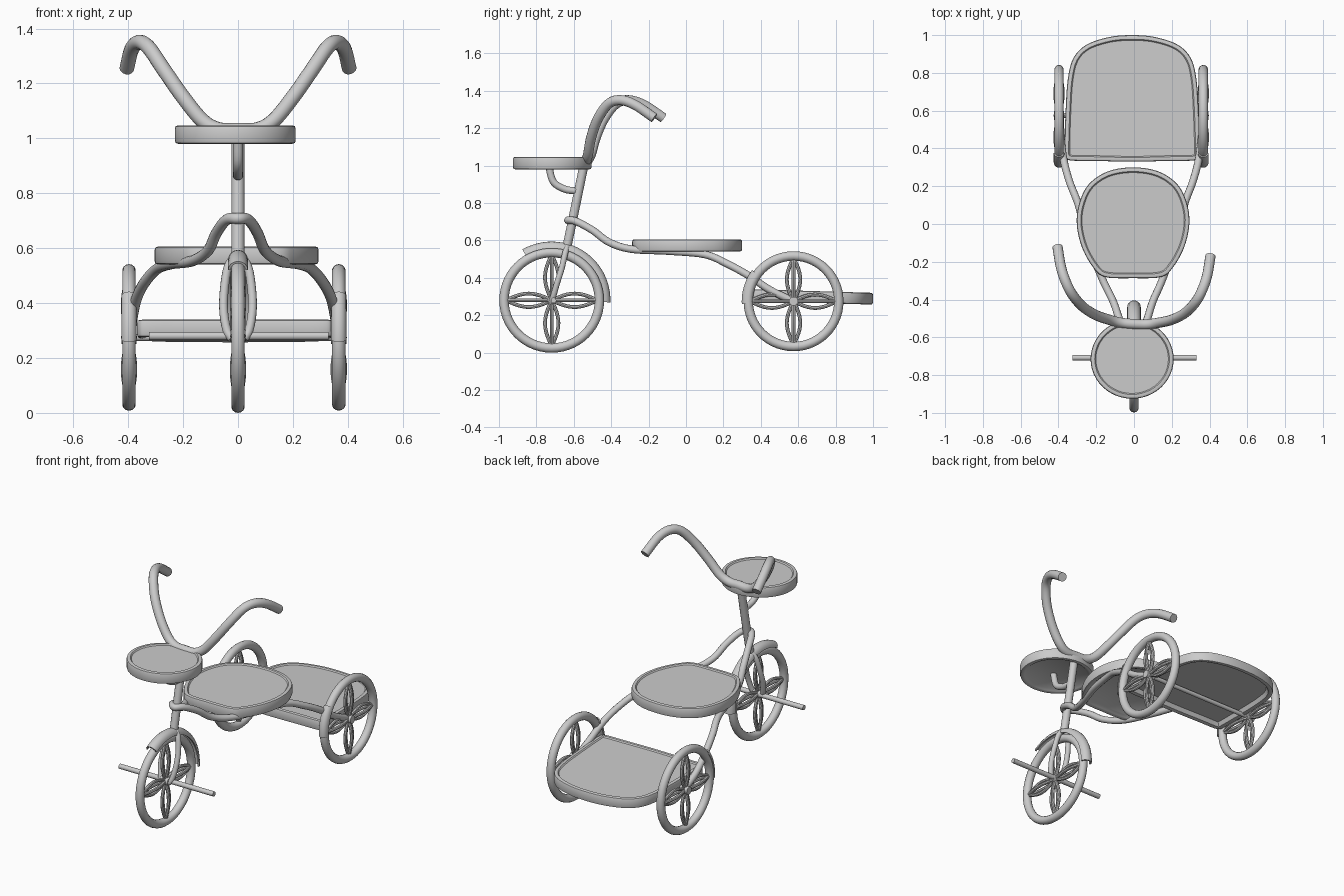
import bpy, bmesh
from math import sin, cos, pi, radians
from mathutils import Vector

if "Cube" in bpy.data.objects:
    bpy.data.objects.remove(bpy.data.objects["Cube"])


def spline(pts, closed=False, n=6):
    """Catmull-Rom samples through the control points."""
    p = [Vector(q) for q in pts]
    p = [p[-1]] + p + p[:2] if closed else [2 * p[0] - p[1]] + p + [2 * p[-1] - p[-2]]
    out = []
    for i in range(1, len(p) - 2):
        a, b, c, d = p[i - 1:i + 3]
        for k in range(n):
            t = k / n
            out.append(0.5 * (2 * b + (c - a) * t + (2 * a - 5 * b + 4 * c - d) * t * t
                              + (3 * b - a - 3 * c + d) * t ** 3))
    return out if closed else out + [p[-2]]


def mesh_object(name, bm):
    bmesh.ops.recalc_face_normals(bm, faces=bm.faces)
    me = bpy.data.meshes.new(name)
    bm.to_mesh(me)
    bm.free()
    ob = bpy.data.objects.new(name, me)
    bpy.context.collection.objects.link(ob)
    return finish(ob)


def finish(ob):
    bpy.ops.object.select_all(action='DESELECT')
    ob.select_set(True)
    bpy.context.view_layer.objects.active = ob
    if ob.type == 'CURVE':
        bpy.ops.object.convert(target='MESH')
        ob = bpy.context.object
    bpy.ops.object.shade_smooth_by_angle(angle=radians(40))
    return ob


def tubes(name, paths, radius, res=4):
    """One object made of round tubes swept along the given paths."""
    cu = bpy.data.curves.new(name, 'CURVE')
    cu.dimensions = '3D'
    cu.bevel_depth, cu.bevel_resolution, cu.use_fill_caps = radius, res, True
    for path in paths:
        s = cu.splines.new('POLY')
        s.points.add(len(path) - 1)
        for pt, co in zip(s.points, path):
            pt.co = (*co, 1)
    ob = bpy.data.objects.new(name, cu)
    bpy.context.collection.objects.link(ob)
    return finish(ob)


def plate(name, outline, z0, z1, slope=0.0, under=0.015):
    """Flat board with a rounded rim and recessed faces."""
    h = z1 - z0
    e = 0.012
    prof = [(0.04, z0 + under), (0.028, z0 + 0.005), (e, z0), (0.003, z0 + 0.003), (0, z0 + e),
            (0, z1 - e), (0.003, z1 - 0.003), (e, z1), (0.022, z1 - 0.001), (0.028, z1 - 0.008)]
    bm = bmesh.new()
    n = len(outline)
    rings = []
    for inset, z in prof:
        ring = []
        for i, p in enumerate(outline):
            t = (outline[(i + 1) % n] - outline[i - 1]).normalized()
            q = p + Vector((-t.y, t.x, 0)) * inset
            ring.append(bm.verts.new((q.x, q.y, z - slope * (q.y - outline[0].y))))
        rings.append(ring)
    for a, b in zip(rings, rings[1:]):
        for i in range(n):
            bm.faces.new((a[i], a[(i + 1) % n], b[(i + 1) % n], b[i]))
    bm.faces.new(rings[0])
    bm.faces.new(rings[-1])
    return mesh_object(name, bm)


def half_outline(half, cx):
    """Mirror half an outline, listed front to back, into a closed loop."""
    loop = half + [(-x, y) for x, y in half[-2:0:-1]]
    return spline([(x + cx, y, 0) for x, y in loop], True, 5)


def wheel(name, cx, cy, cz, outer):
    # tyre
    bpy.ops.mesh.primitive_torus_add(location=(cx, cy, cz), rotation=(0, pi / 2, 0), major_radius=outer - 0.025,
                                     minor_radius=0.025, major_segments=56, minor_segments=14)
    bpy.context.object.name = name + "_tyre"
    finish(bpy.context.object)
    # petal shaped spokes, four strands to a petal
    paths = []
    L = outer - 0.035
    for k in range(4):
        a = k * pi / 2
        d, t = Vector((0, cos(a), sin(a))), Vector((0, -sin(a), cos(a)))
        for w, u in ((0.036, 0), (-0.036, 0), (0, 0.02), (0, -0.02)):
            paths.append([Vector((cx, cy, cz)) + d * (L * i / 12)
                          + (t * w + Vector((u, 0, 0))) * sin(pi * i / 12) for i in range(13)])
    tubes(name + "_spokes", paths, 0.010, 2)
    # hub
    bpy.ops.mesh.primitive_cylinder_add(vertices=20, radius=0.024, depth=0.055, location=(cx, cy, cz),
                                        rotation=(0, pi / 2, 0))
    bpy.context.object.name = name + "_hub"
    finish(bpy.context.object)


def fender(name, cx, cy, cz, r, a0, a1, w):
    """Thin gutter-shaped guard following the tyre."""
    bm = bmesh.new()
    rows = []
    for i in range(25):
        a = radians(a0 + (a1 - a0) * i / 24)
        row = []
        for sc in (1.0, 0.75):
            for k in range(9):
                b = pi * (k if sc == 1 else 8 - k) / 8
                rr = r - 0.034 + w * sc * sin(b)
                row.append(bm.verts.new((cx + w * sc * cos(b), cy + rr * cos(a), cz + rr * sin(a))))
        rows.append(row)
    m = len(rows[0])
    for p, q in zip(rows, rows[1:]):
        for k in range(m):
            bm.faces.new((p[k], p[(k + 1) % m], q[(k + 1) % m], q[k]))
    for row in (rows[0], rows[-1]):
        for k in range(8):
            bm.faces.new((row[k], row[k + 1], row[16 - k], row[17 - k]))
    mesh_object(name, bm)


CX = -0.015  # rear centre line
FY, FZ = -0.718, 0.28  # front hub
RY, RZ = 0.575, 0.275  # rear hubs

# wheels and guards
wheel("front_wheel", 0, FY, FZ, 0.28)
fender("front_fender", 0, FY, FZ, 0.312, -2, 120, 0.036)
for side, s in (("left", -1), ("right", 1)):
    x = CX + s * 0.382
    wheel(side + "_rear_wheel", x, RY, RZ, 0.267)
    fender(side + "_rear_fender", x, RY, RZ, 0.283, 143, 183, 0.028)

# axles; the front one carries the pedals
tubes("pedal_axle", [[(-0.325, FY + 0.01, FZ), (0.33, FY + 0.01, FZ)]], 0.015)
tubes("rear_axle", [[(CX - 0.395, RY, RZ), (CX + 0.395, RY, RZ)]], 0.013)

# steering column and fork
tubes("steering_stem", [[(0, -0.54, 1.03), (0, -0.605, 0.715), (0, -0.638, 0.56)]], 0.024)
fork = [(0, -0.632, 0.58), (0.035, -0.645, 0.535), (0.05, -0.665, 0.45), (0.052, -0.69, 0.37),
        (0.04, -0.71, 0.30), (0.022, -0.72, 0.27)]
tubes("fork", [spline([(s * x, y, z) for x, y, z in fork]) for s in (-1, 1)], 0.016)

# handlebar, turned slightly to one side
bar = [(0, -0.53, 1.03), (0.07, -0.527, 1.032), (0.13, -0.515, 1.065), (0.2, -0.495, 1.15),
       (0.27, -0.455, 1.25), (0.325, -0.395, 1.33), (0.36, -0.33, 1.35), (0.387, -0.25, 1.325),
       (0.405, -0.145, 1.255)]
bar = [(-x, y, z) for x, y, z in bar[:0:-1]] + bar
tubes("handlebar", [spline([(x, y - 0.06 * x, z) for x, y, z in bar])], 0.027, 5)

# front tray and its bracket
plate("front_tray", [Vector((-0.01 + 0.22 * cos(a), -0.715 + 0.21 * sin(a), 0))
                     for a in [2 * pi * i / 48 for i in range(48)]], 0.98, 1.047)
tubes("tray_bracket", [spline([(0, -0.59, 0.865), (0, -0.65, 0.875), (0, -0.71, 0.915), (0, -0.735, 1.005)])], 0.019)

# wishbone frame from the stem to both rear hubs
arm = [(0.0, -0.632, 0.708), (0.04, -0.59, 0.703), (0.075, -0.5, 0.655), (0.105, -0.41, 0.59), (0.16, -0.29, 0.553),
       (0.23, -0.1, 0.543), (0.28, 0.1, 0.525), (0.325, 0.22, 0.475), (0.355, 0.33, 0.415),
       (0.372, 0.45, 0.335), (0.375, RY, RZ)]
frame = [(-x, y, z) for x, y, z in arm[:0:-1]] + arm
tubes("frame", [spline([(x + CX * min(1, abs(x) / 0.3), y, z) for x, y, z in frame])], 0.02)

# seat
plate("seat", half_outline([(0, -0.287), (0.15, -0.28), (0.215, -0.225), (0.272, -0.12), (0.298, 0), (0.285, 0.11),
                            (0.235, 0.21), (0.135, 0.278), (0, 0.3)], -0.005), 0.541, 0.606)

# rear platform, sloping down slightly to the back
plate("rear_platform", half_outline([(0, 0.33), (0.2, 0.334), (0.32, 0.336), (0.352, 0.352), (0.358, 0.4), (0.352, 0.6),
                                     (0.34, 0.77), (0.31, 0.88), (0.24, 0.95), (0.12, 0.99), (0, 1.0)], CX + 0.005),
      0.277, 0.34, 0.03, 0.03)
